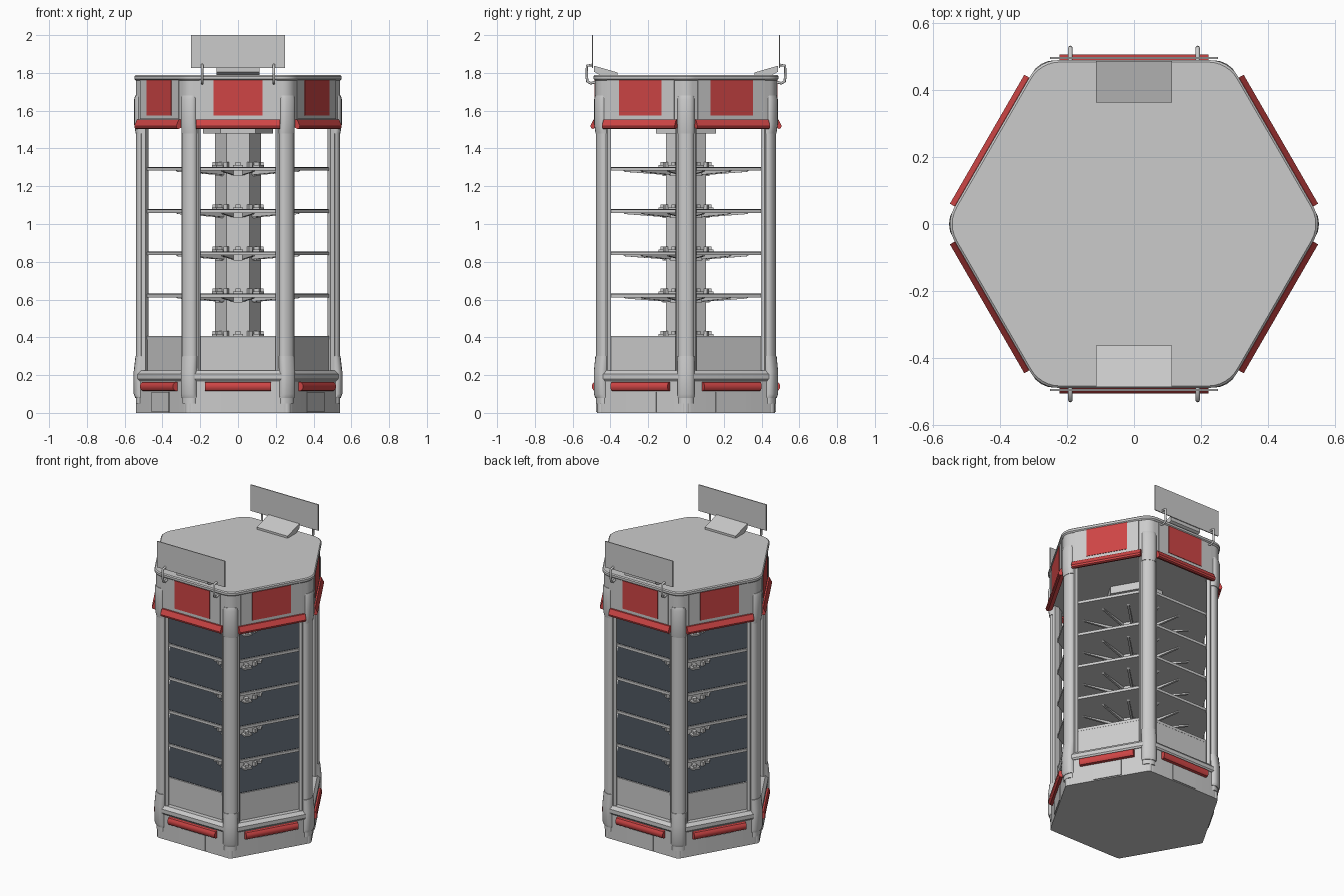
import bpy, bmesh, math
from mathutils import Matrix, Vector

if "Cube" in bpy.data.objects:
    bpy.data.objects.remove(bpy.data.objects["Cube"])

CORNERS = [60 * k for k in range(6)]
SIDES = [30 + 60 * k for k in range(6)]


def material(name, rgb):
    m = bpy.data.materials.new(name)
    m.diffuse_color = (*rgb, 1)
    m.use_nodes = True
    m.node_tree.nodes["Principled BSDF"].inputs["Base Color"].default_value = m.diffuse_color
    return m


RED = material("red_trim", (0.62, 0.06, 0.06))
SLATE = material("dark_mat", (0.05, 0.06, 0.075))


def loft(name, loops, angles=(0,), mat=None, smooth=None):
    """Skin a stack of 3D loops, cap both ends, repeat it about the z axis."""
    bm = bmesh.new()
    for a in angles:
        rot = Matrix.Rotation(math.radians(a), 4, 'Z')
        rings = [[bm.verts.new(rot @ Vector(p)) for p in lp] for lp in loops]
        n = len(rings[0])
        for lo, hi in zip(rings, rings[1:]):
            for i in range(n):
                j = (i + 1) % n
                bm.faces.new((lo[i], lo[j], hi[j], hi[i]))
        bm.faces.new(rings[0][::-1])
        bm.faces.new(rings[-1])
    bmesh.ops.recalc_face_normals(bm, faces=bm.faces)
    me = bpy.data.meshes.new(name)
    bm.to_mesh(me)
    bm.free()
    ob = bpy.data.objects.new(name, me)
    bpy.context.collection.objects.link(ob)
    if mat:
        me.materials.append(mat)
    if smooth:
        bpy.ops.object.select_all(action='DESELECT')
        ob.select_set(True)
        bpy.context.view_layer.objects.active = ob
        bpy.ops.object.shade_smooth_by_angle(angle=math.radians(smooth))
    return ob


def upright(name, pts, z0, z1, **kw):
    """Plan profile (outward, sideways) raised from z0 to z1."""
    return loft(name, [[(x, y, z) for x, y in pts] for z in (z0, z1)], **kw)


def sideways(name, pts, half, inset=0.0, centre=0.0, **kw):
    """Section (outward, z) run sideways from -half to +half."""
    return loft(name, [[(x, centre + s * half, z) for x, z in pts] for s in (-1, 1)], **kw)


def rect(x0, x1, y0, y1):
    return [(x0, y0), (x1, y0), (x1, y1), (x0, y1)]


def hexagon(apothem, r=0.0, steps=6):
    """Hexagon with corners on +-x, rounded by radius r."""
    pts = []
    c = (apothem - r) / math.cos(math.radians(30))
    for a in CORNERS:
        cx, cy = c * math.cos(math.radians(a)), c * math.sin(math.radians(a))
        for i in range(steps + 1 if r else 1):
            t = math.radians(a - 30 + 60 * i / steps)
            pts.append((cx + r * math.cos(t), cy + r * math.sin(t)))
    return pts


def hex_stack(name, levels, **kw):
    return loft(name, [[(x, y, z) for x, y in hexagon(ap, r)] for ap, r, z in levels], **kw)


# Base: kick plinth, rim and the recessed panel under the lowest shelf
hex_stack("base_plinth", [(0.47, 0.06, 0), (0.47, 0.06, 0.175)], smooth=30)
hex_stack("base_rim", [(0.475, 0.06, 0.17), (0.482, 0.06, 0.18), (0.482, 0.06, 0.205),
                       (0.465, 0.06, 0.225)], smooth=30)
upright("base_inner_panel", hexagon(0.435), 0.22, 0.39)
upright("kick_plates", rect(0.46, 0.476, -0.09, 0.09), 0.005, 0.11, angles=SIDES)

# Red bumper bars on the base
sideways("base_bumper", [(0.465, 0.115), (0.488, 0.118), (0.497, 0.13), (0.497, 0.15),
                         (0.488, 0.162), (0.465, 0.165)], 0.175,
         angles=SIDES, mat=RED, smooth=40)

# Corner columns: inner frame post, rounded cover, end sleeves and feet
upright("frame_post", [(0.475, -0.03), (0.49, -0.055), (0.51, -0.05), (0.525, 0),
                       (0.51, 0.05), (0.49, 0.055), (0.475, 0.03)],
        0.2, 1.56, angles=CORNERS)
nose = [(0.5, -0.04), (0.515, -0.042), (0.53, -0.034), (0.537, -0.02), (0.54, 0),
        (0.537, 0.02), (0.53, 0.034), (0.515, 0.042), (0.5, 0.04)]
upright("column_cover", nose, 0.05, 1.68, angles=CORNERS, smooth=40)


def sleeve(name, levels):
    # sleeve grows outward from the cover by the amount d
    loft(name, [[(x + d, y * 1.08, z) for x, y in nose] for d, z in levels],
         angles=CORNERS, smooth=40)


sleeve("lower_sleeve", [(0.004, 0.08), (0.012, 0.1), (0.012, 0.22), (0.003, 0.3)])
sleeve("upper_sleeve", [(0.002, 1.48), (0.01, 1.53), (0.01, 1.66), (0.004, 1.68)])
foot = [(0.515 + 0.024 * math.cos(i * math.pi / 6), 0.024 * math.sin(i * math.pi / 6))
        for i in range(12)]
upright("foot", foot, 0, 0.08, angles=CORNERS, smooth=40)

# Header box, roof cap and ceiling plate
hex_stack("header_box", [(0.478, 0.07, 1.53), (0.478, 0.07, 1.765)], smooth=30)
hex_stack("roof_cap", [(0.48, 0.09, 1.76), (0.489, 0.1, 1.768), (0.489, 0.1, 1.782),
                       (0.483, 0.1, 1.788)], smooth=30)
upright("ceiling_plate", hexagon(0.16), 1.48, 1.535)
upright("header_panel", rect(0.47, 0.482, -0.205, 0.205), 1.555, 1.762, angles=SIDES)
upright("header_red_panel", rect(0.47, 0.485, -0.13, 0.13), 1.575, 1.762,
        angles=SIDES, mat=RED)

# Red sloping trim below the header
sideways("header_trim", [(0.465, 1.515), (0.492, 1.503), (0.503, 1.508), (0.506, 1.52),
                         (0.49, 1.552), (0.465, 1.552)], 0.222,
         angles=SIDES, mat=RED, smooth=40)

# Central post
upright("centre_post", hexagon(0.106), 0.38, 1.5)

# Shelves with dark mats, support arms and post clips
for i in range(5):
    z = 0.4 + 0.2235 * i
    upright(f"shelf_{i}", hexagon(0.436), z - 0.012, z + 0.006)
    upright(f"shelf_mat_{i}", hexagon(0.428), z + 0.006, z + 0.008, mat=SLATE)
    upright(f"shelf_clip_{i}", rect(0.1, 0.135, -0.012, 0.012), z + 0.006, z + 0.034,
            angles=SIDES + CORNERS)
    upright(f"clip_foot_{i}", rect(0.1, 0.145, -0.026, 0.026), z + 0.006, z + 0.018,
            angles=SIDES)
    if i:
        arm = [(0.1, z - 0.012), (0.34, z - 0.012), (0.33, z - 0.018), (0.1, z - 0.035)]
        sideways(f"shelf_arm_{i}", arm, 0.007,
                 angles=[a + d for a in SIDES for d in (-14, 14)])
        upright(f"under_clip_{i}", rect(0.1, 0.125, -0.025, 0.025), z - 0.04, z - 0.012,
                angles=SIDES)

# Front and back: sign boards, roof lamps and hooked sign brackets
ENDS = (-90, 90)
upright("sign_board", rect(0.492, 0.498, -0.25, 0.25), 1.825, 2.0, angles=ENDS)
sideways("roof_lamp", [(0.362, 1.785), (0.362, 1.802), (0.487, 1.838), (0.487, 1.806),
                       (0.45, 1.785)], 0.114, angles=ENDS)
path = [(0.475, 1.752), (0.505, 1.745), (0.522, 1.755), (0.525, 1.775), (0.525, 1.838),
        (0.497, 1.842)]
for side, s in (("front", -1), ("back", 1)):
    for hand, x in (("left", -0.19), ("right", 0.19)):
        cu = bpy.data.curves.new(f"{side}_{hand}_sign_bracket", 'CURVE')
        cu.dimensions = '3D'
        cu.bevel_depth = 0.007
        cu.bevel_resolution = 2
        cu.use_fill_caps = True
        sp = cu.splines.new('POLY')
        sp.points.add(len(path) - 1)
        for p, (y, z) in zip(sp.points, path):
            p.co = (x, s * y, z, 1)
        bpy.context.collection.objects.link(bpy.data.objects.new(cu.name, cu))
